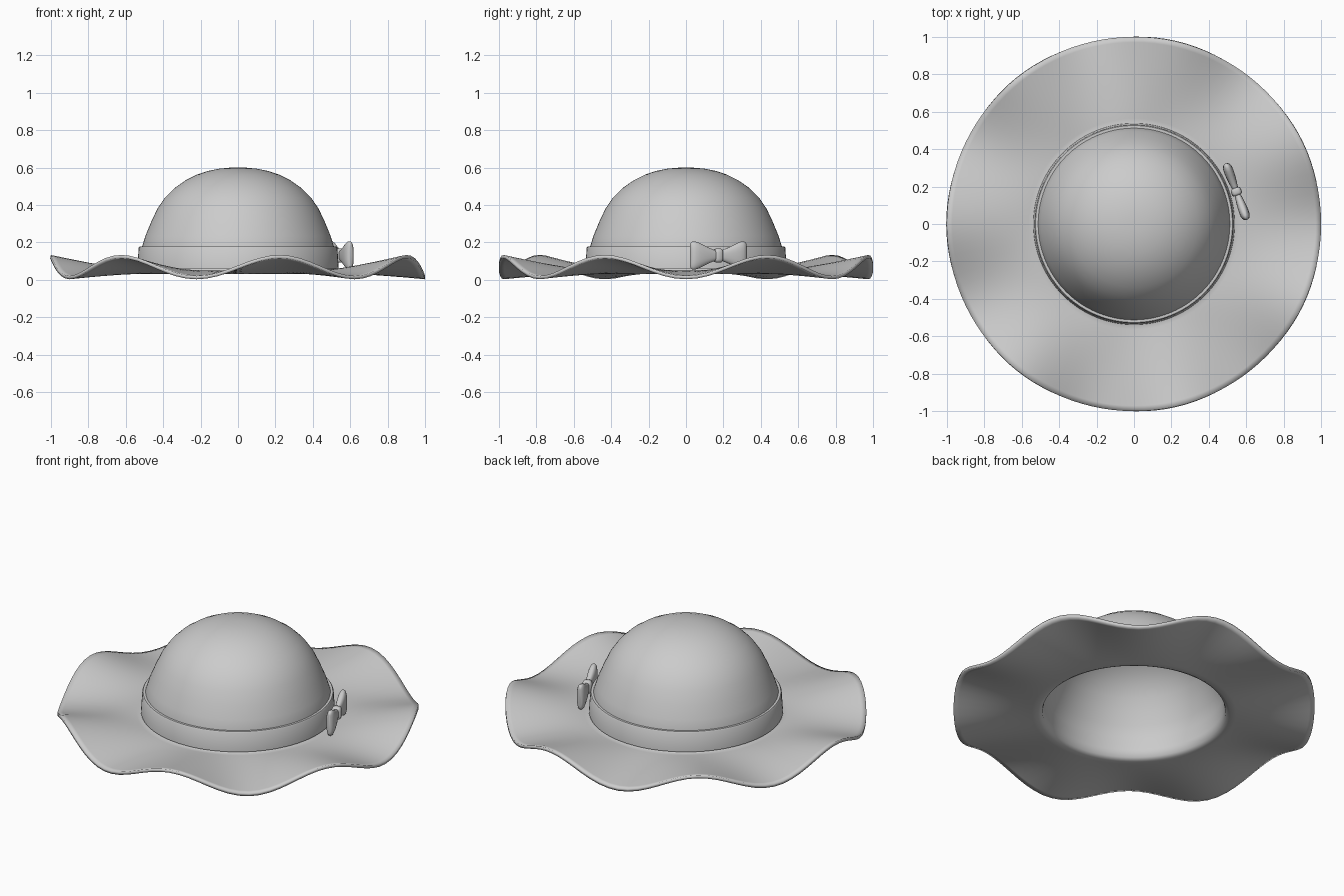
import bpy, bmesh, math
from mathutils import Matrix, Vector

if "Cube" in bpy.data.objects:
    bpy.data.objects.remove(bpy.data.objects["Cube"])

SEG = 112


def loft(bm, rings, close_rings=False, cap_ends=False):
    """Skin a list of equally sized point rings."""
    vs = [[bm.verts.new(p) for p in r] for r in rings]
    n = len(vs[0])
    for i in range(len(vs) if close_rings else len(vs) - 1):
        a, b = vs[i], vs[(i + 1) % len(vs)]
        for j in range(n):
            k = (j + 1) % n
            bm.faces.new((a[j], a[k], b[k], b[j]))
    if cap_ends:
        bm.faces.new(vs[0])
        bm.faces.new(vs[-1])
    return vs


def finish(name, bm, angle=40, fix_normals=True):
    if fix_normals:
        bmesh.ops.recalc_face_normals(bm, faces=bm.faces)
    me = bpy.data.meshes.new(name)
    bm.to_mesh(me)
    bm.free()
    ob = bpy.data.objects.new(name, me)
    bpy.context.collection.objects.link(ob)
    bpy.ops.object.select_all(action='DESELECT')
    ob.select_set(True)
    bpy.context.view_layer.objects.active = ob
    bpy.ops.object.shade_smooth_by_angle(angle=math.radians(angle))
    return ob


def circle(r, height):
    ring = []
    for j in range(SEG):
        a = 2 * math.pi * j / SEG
        ring.append((r * math.cos(a), r * math.sin(a), height(a)))
    return ring


# Wavy brim and crown: one thin shell, seven waves growing towards the rim
rings = []
for i in range(17):
    t = 1 - i / 16
    rings.append(circle(0.535 + 0.465 * t,
                        lambda a, t=t: 0.05 + 0.027 * t - 0.056 * t ** 1.3 * math.cos(7 * a)))
crown = [(0.522, 0.056), (0.518, 0.09), (0.515, 0.17), (0.495, 0.235), (0.464, 0.31),
         (0.431, 0.38), (0.39, 0.44), (0.34, 0.49), (0.28, 0.532), (0.22, 0.562),
         (0.16, 0.582), (0.1, 0.594), (0.05, 0.599), (0.015, 0.6)]
rings += [circle(r, lambda a, z=z: z) for r, z in crown]
bm = bmesh.new()
vs = loft(bm, rings)
bm.faces.new(vs[-1])
hat = finish("hat_shell", bm, 60, False)
shell = hat.modifiers.new("thickness", 'SOLIDIFY')
shell.thickness = 0.018
shell.offset = -1

# Hat band
bm = bmesh.new()
band = [(0.507, 0.06), (0.538, 0.06), (0.531, 0.172), (0.526, 0.179), (0.507, 0.179)]
loft(bm, [circle(r, lambda a, z=z: z) for r, z in band], close_rings=True)
finish("hat_band", bm)

# Bow: two mirrored puffy lobes and a knot, set against the band
place = Matrix.Translation((0.547, 0.173, 0.13)) @ Matrix.Rotation(math.radians(20.5), 4, 'Z')


def section(y, hz, hx, power, n=28):
    ring = []
    for j in range(n):
        a = 2 * math.pi * j / n
        c, s = math.cos(a), math.sin(a)
        ring.append(place @ Vector((hx * math.copysign(abs(c) ** power, c), y,
                                    hz * math.copysign(abs(s) ** power, s))))
    return ring


lobe = [(0.005, 0.024, 0.014), (0.03, 0.032, 0.018), (0.06, 0.044, 0.022), (0.09, 0.058, 0.025),
        (0.115, 0.070, 0.026), (0.135, 0.076, 0.025), (0.148, 0.075, 0.021),
        (0.157, 0.068, 0.014), (0.161, 0.056, 0.006)]
for side, name in ((-1, "bow_front_lobe"), (1, "bow_back_lobe")):
    bm = bmesh.new()
    loft(bm, [section(side * y, hz, hx, 0.8) for y, hz, hx in lobe], cap_ends=True)
    finish(name, bm, 60)

bm = bmesh.new()
knot = [(-0.02, 0.029, 0.02), (-0.017, 0.035, 0.025), (-0.009, 0.038, 0.028),
        (0.009, 0.038, 0.028), (0.017, 0.035, 0.025), (0.02, 0.029, 0.02)]
loft(bm, [section(y, hz, hx, 0.6) for y, hz, hx in knot], cap_ends=True)
finish("bow_knot", bm, 60)
